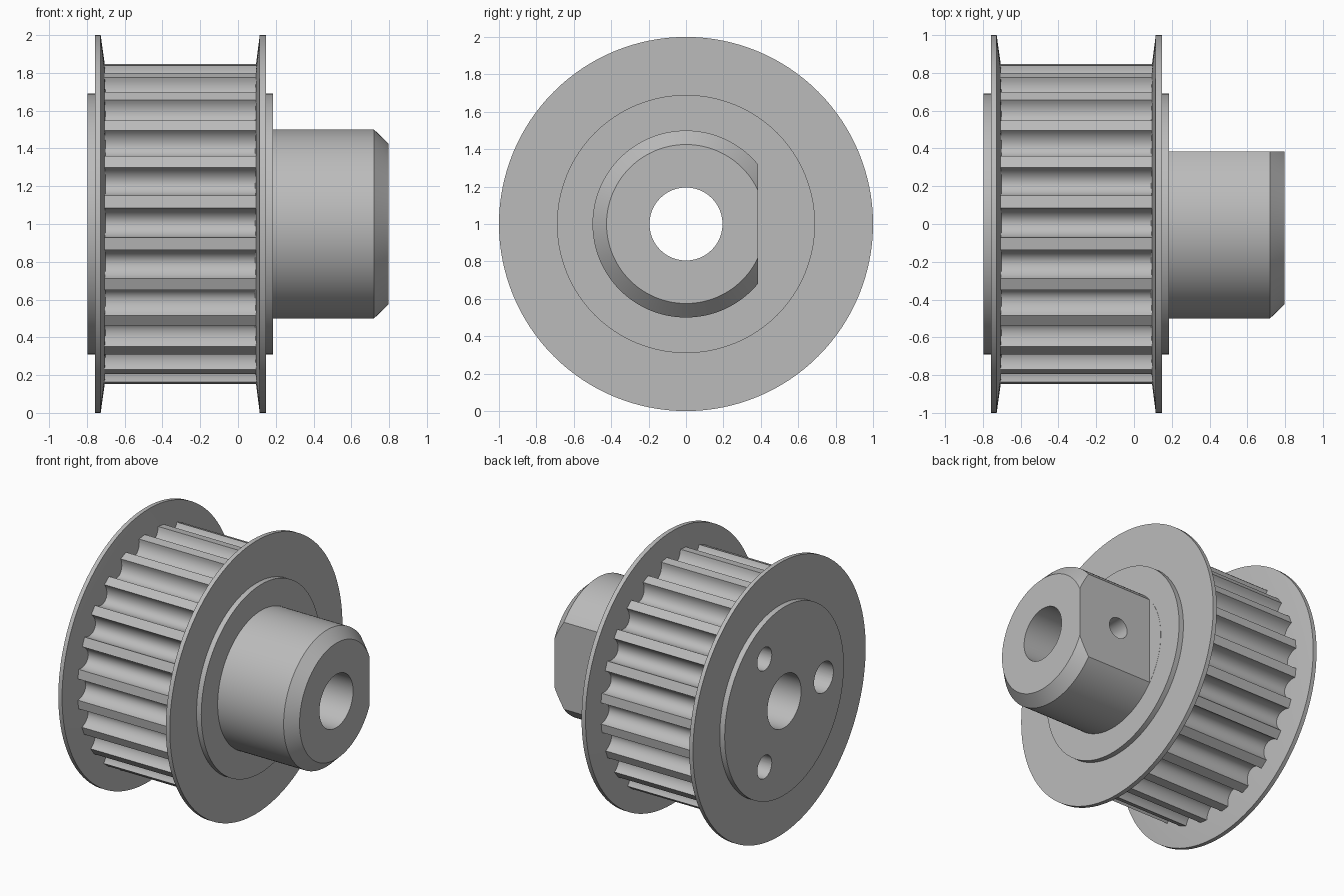
import bpy, bmesh
from math import sin, cos, pi, radians
from mathutils import Matrix, Vector

AXIS_Z = 1.0
TEETH = 24
LAND_R = 0.85

cube = bpy.data.objects.get("Cube")
if cube:
    bpy.data.objects.remove(cube, do_unlink=True)

steel = bpy.data.materials.new("satin grey")
steel.use_nodes = True
grey = (0.5, 0.5, 0.5, 1)
steel.diffuse_color = grey
steel.node_tree.nodes["Principled BSDF"].inputs["Base Color"].default_value = grey


def to_object(bm, name):
    bmesh.ops.recalc_face_normals(bm, faces=bm.faces)
    mesh = bpy.data.meshes.new(name)
    bm.to_mesh(mesh)
    bm.free()
    mesh.materials.append(steel)
    ob = bpy.data.objects.new(name, mesh)
    bpy.context.collection.objects.link(ob)
    return ob


def activate(ob):
    bpy.ops.object.select_all(action='DESELECT')
    ob.select_set(True)
    bpy.context.view_layer.objects.active = ob


def lathe(name, profile, steps=128):
    """Revolve a closed (x, radius) outline about the shaft axis."""
    bm = bmesh.new()
    verts = [bm.verts.new((x, 0, r)) for x, r in profile]
    edges = [bm.edges.new((verts[i - 1], verts[i])) for i in range(len(verts))]
    bmesh.ops.spin(bm, geom=verts + edges, cent=(0, 0, 0), axis=(1, 0, 0),
                   angle=2 * pi, steps=steps, use_merge=True)
    bmesh.ops.remove_doubles(bm, verts=bm.verts, dist=1e-5)
    bmesh.ops.translate(bm, verts=bm.verts, vec=(0, 0, AXIS_Z))
    return to_object(bm, name)


def drill(name, start, end, radius):
    """Cylinder cutter between two points."""
    a, b = Vector(start), Vector(end)
    bm = bmesh.new()
    turn = (b - a).to_track_quat('Z', 'Y').to_matrix().to_4x4()
    bmesh.ops.create_cone(bm, cap_ends=True, segments=40, radius1=radius,
                          radius2=radius, depth=(b - a).length,
                          matrix=Matrix.Translation((a + b) / 2) @ turn)
    return to_object(bm, name)


def cut(target, cutter):
    cutter.hide_render = True
    mod = target.modifiers.new("cut", 'BOOLEAN')
    mod.operation = 'DIFFERENCE'
    mod.solver = 'EXACT'
    mod.object = cutter
    activate(target)
    bpy.ops.object.modifier_apply(modifier=mod.name)
    bpy.data.objects.remove(cutter, do_unlink=True)


# Pulley body: hub faces, two tapered flanges, chamfered shaft and bore
body = lathe("pulley_body", [
    (-0.797, 0.195), (-0.797, 0.69), (-0.757, 0.69), (-0.757, 1.0),
    (-0.727, 1.0), (-0.706, LAND_R), (-0.70, 0.74),
    (0.09, 0.74), (0.096, LAND_R), (0.115, 1.0),
    (0.147, 1.0), (0.147, 0.69), (0.185, 0.69), (0.185, 0.5),
    (0.72, 0.5), (0.797, 0.425), (0.797, 0.195)])

# Flat milled on the back of the shaft
bm = bmesh.new()
bmesh.ops.create_cube(bm, size=1, matrix=Matrix.Translation((0.686, 0.885, AXIS_Z))
                      @ Matrix.Diagonal((1, 1, 2, 1)))
cut(body, to_object(bm, "flat_cutter"))

# Set screw hole through the flat into the bore
cut(body, drill("screw_cutter", (0.46, 0.1, AXIS_Z), (0.46, 0.6, AXIS_Z), 0.077))

# Three blind holes in the hub face, one larger
for angle, radius in ((180, 0.112), (60, 0.084), (-60, 0.084)):
    y = 0.457 * cos(radians(angle))
    z = AXIS_Z + 0.457 * sin(radians(angle))
    cut(body, drill("hole_cutter", (-0.9, y, z), (-0.3, y, z), radius))

# Toothed rim: flat lands with rounded grooves, running between the flanges
HALF_GROOVE, DEPTH, ARC = radians(5.25), 0.088, 14
outline = []
for t in range(TEETH):
    centre = 2 * pi * t / TEETH + radians(-0.4)
    for i in range(ARC + 1):
        s = pi * i / ARC
        a = centre - HALF_GROOVE * cos(s)
        r = LAND_R - DEPTH * sin(s)
        outline.append((r * cos(a), r * sin(a)))
bm = bmesh.new()
rings = [[bm.verts.new((x, -y, AXIS_Z - z)) for y, z in outline]
         for x in (-0.715, 0.105)]
for i in range(len(outline)):
    bm.faces.new((rings[0][i - 1], rings[0][i], rings[1][i], rings[1][i - 1]))
teeth = to_object(bm, "toothed_rim")

for ob in (body, teeth):
    activate(ob)
    bpy.ops.object.shade_smooth_by_angle(angle=radians(28))
